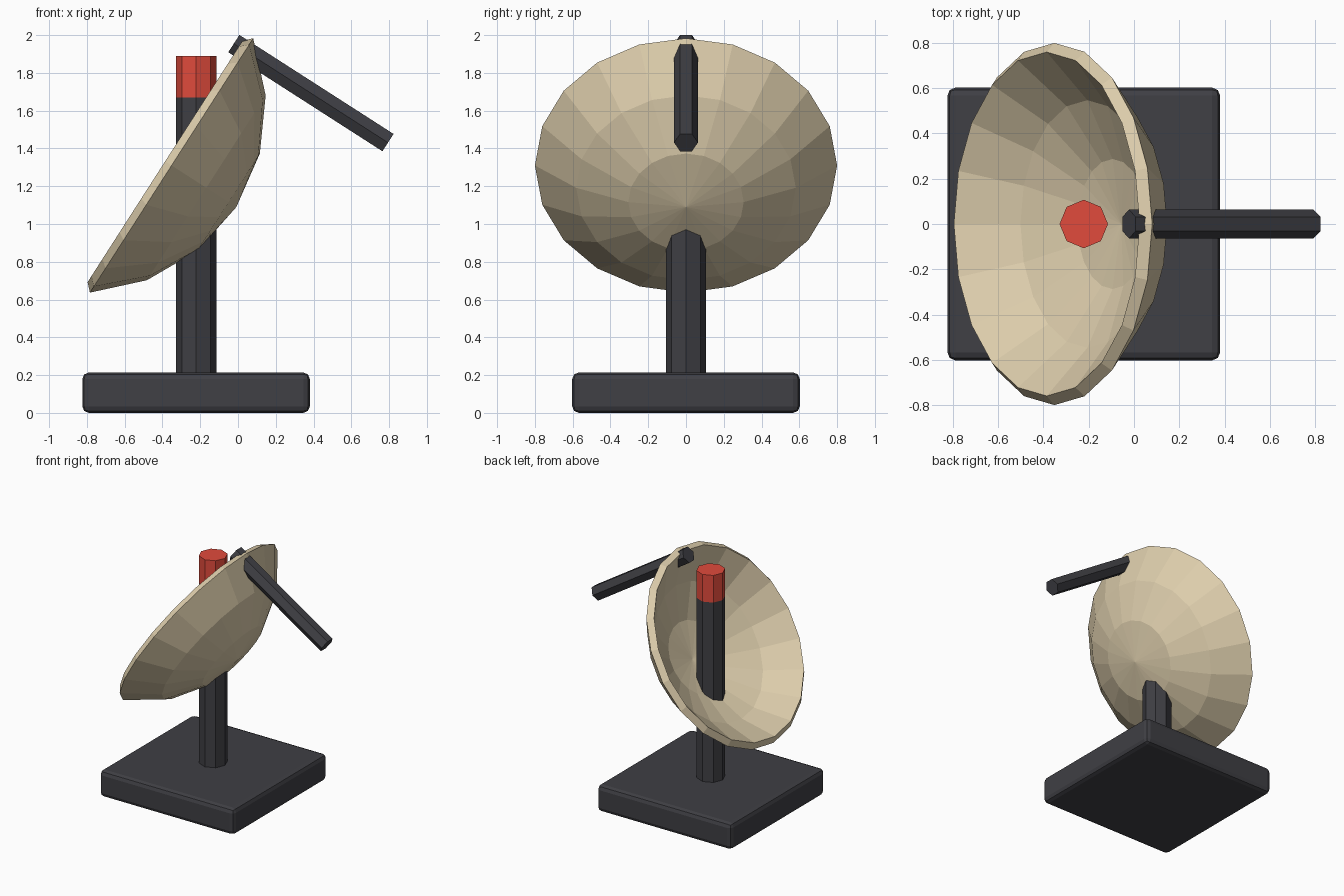
import bpy, bmesh
from math import cos, radians

if "Cube" in bpy.data.objects:
    bpy.data.objects.remove(bpy.data.objects["Cube"])

TILT = -1.0      # dish and arm share this lean about y
POST_X = -0.222


def material(name, rgb):
    m = bpy.data.materials.new(name)
    m.diffuse_color = (*rgb, 1)
    m.use_nodes = True
    m.node_tree.nodes["Principled BSDF"].inputs["Base Color"].default_value = m.diffuse_color
    return m


DARK = material("dark_metal", (0.05, 0.05, 0.058))
SAND = material("sand", (0.72, 0.61, 0.41))
RED = material("red", (0.75, 0.07, 0.045))


def prism(name, sides, radius, length, centre, mat, tilt=0.0):
    bpy.ops.mesh.primitive_cylinder_add(vertices=sides, radius=radius, depth=length,
                                        location=centre, rotation=(0, tilt, 0))
    ob = bpy.context.object
    ob.name = name
    ob.data.materials.append(mat)
    return ob


# base slab with softened edges
bpy.ops.mesh.primitive_cube_add(size=1, location=(POST_X, 0, 0.107))
base = bpy.context.object
base.name = "base"
base.scale = (1.205, 1.205, 0.214)
bpy.ops.object.transform_apply(location=False, rotation=False, scale=True)
base.data.materials.append(DARK)
bev = base.modifiers.new("bevel", 'BEVEL')
bev.width = 0.035
bev.segments = 2

# post and its red cap
prism("post", 8, 0.107, 1.52, (POST_X, 0, 0.91), DARK)
prism("post_cap", 8, 0.107, 0.22, (POST_X, 0, 1.78), RED)

# dish: the lowest three rings of a sphere, thickened inward
R = 0.989
bm = bmesh.new()
bmesh.ops.create_uvsphere(bm, u_segments=20, v_segments=10, radius=R)
rim = -R * cos(radians(54)) + 0.01
bmesh.ops.delete(bm, geom=[v for v in bm.verts if v.co.z > rim], context='VERTS')
mesh = bpy.data.meshes.new("dish")
bm.to_mesh(mesh)
bm.free()
dish = bpy.data.objects.new("dish", mesh)
bpy.context.collection.objects.link(dish)
dish.location = (-0.841, 0, 1.624)
dish.rotation_euler = (0, TILT, 0)
mesh.materials.append(SAND)
sol = dish.modifiers.new("thickness", 'SOLIDIFY')
sol.thickness = 0.057
sol.offset = -1

# arm through the top of the dish
prism("feed_arm", 6, 0.063, 0.97, (0.386, 0, 1.693), DARK, TILT)
